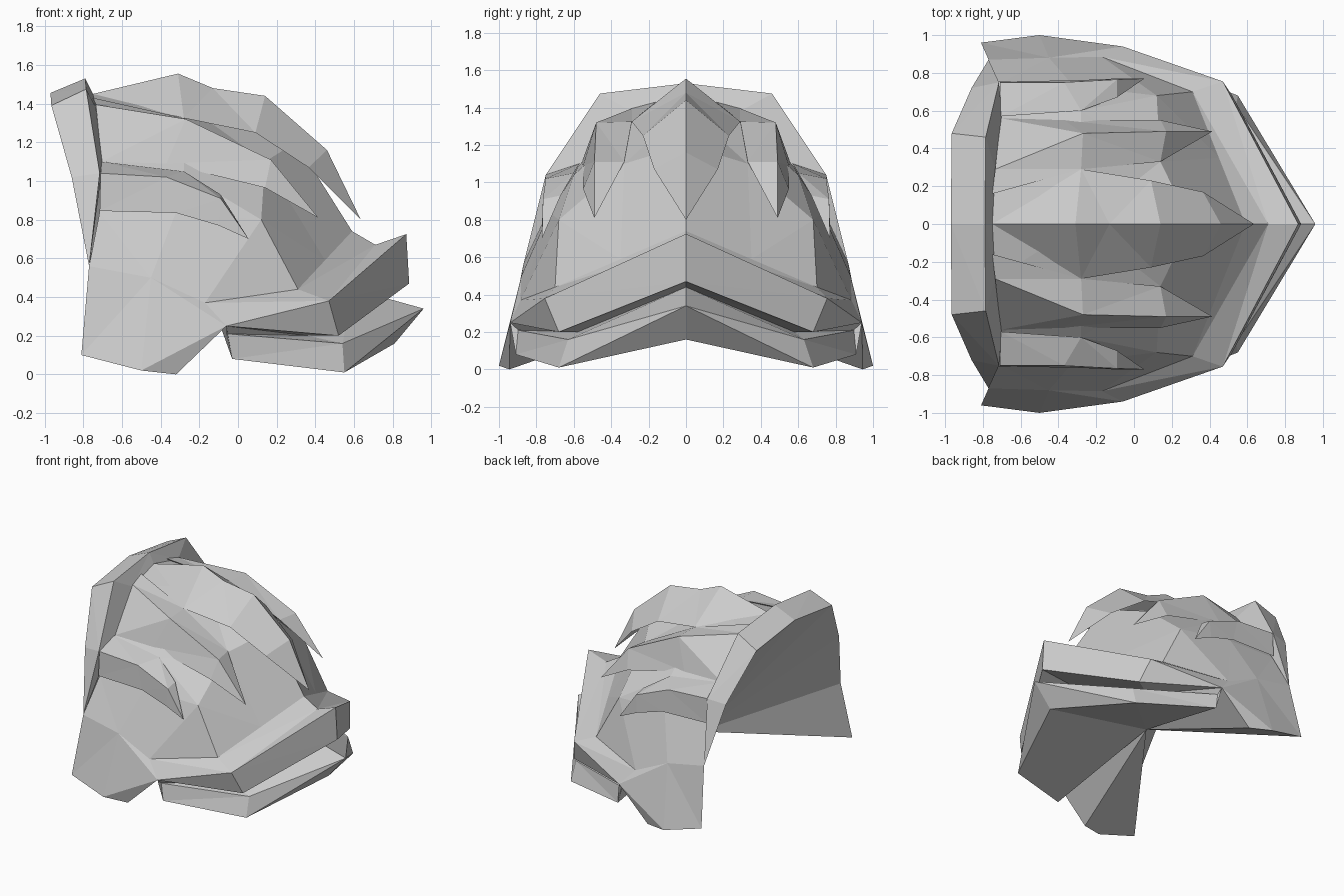
import bpy
import bmesh

# Remove the default cube only
default_cube = bpy.data.objects.get("Cube")
if default_cube:
    bpy.data.objects.remove(default_cube, do_unlink=True)

# One plain material for the whole model
grey = bpy.data.materials.new("light_grey")
grey.use_nodes = True
GREY_VALUE = (0.6, 0.6, 0.6, 1)
grey.diffuse_color = GREY_VALUE
grey.node_tree.nodes["Principled BSDF"].inputs["Base Color"].default_value = GREY_VALUE


def loft(name, *rails, closed=False, split='SHORT_EDGE'):
    """Skin neighbouring rails with flat faces and mirror the half across y."""
    rails = list(rails)
    if closed:
        rails.append(rails[0])
    mesh = bpy.data.meshes.new(name)
    bm = bmesh.new()
    cache = {}

    def vertex(point):
        if point not in cache:
            cache[point] = bm.verts.new(point)
        return cache[point]

    for rail_a, rail_b in zip(rails, rails[1:]):
        for i in range(len(rail_a) - 1):
            corners = (rail_a[i], rail_a[i + 1], rail_b[i + 1], rail_b[i])
            # Repeated points collapse a quad into a triangle
            unique = list(dict.fromkeys(corners))
            if len(unique) < 3:
                continue
            verts = [vertex(point) for point in unique]
            if bm.faces.get(verts) is None:
                bm.faces.new(verts)
    bmesh.ops.triangulate(bm, faces=[f for f in bm.faces if len(f.verts) > 3],
                          quad_method=split)
    bmesh.ops.recalc_face_normals(bm, faces=bm.faces)
    bm.to_mesh(mesh)
    bm.free()
    mesh.materials.append(grey)

    part = bpy.data.objects.new(name, mesh)
    bpy.context.collection.objects.link(part)
    mirror = part.modifiers.new("mirror_sides", 'MIRROR')
    mirror.use_axis = (False, True, False)
    mirror.merge_threshold = 0.001
    return part


# Points shared between neighbouring parts
apex = (-.75, 0, 1.45)
rim_shoulder = (-.735, .29, 1.38)
rim_side = (-.7, .58, 1.08)
rim_end = (-.77, .87, .56)
back_corner = (-.81, .96, .1)
low_side = (-.5, 1, .02)
low_tip = (-.32, .945, 0)
cheek = (-.06, .94, .25)
temple = (-.17, .885, .37)
brow_side = (.31, .7, .44)
brow_centre = (.71, 0, .67)
jaw_centre = (.81, 0, .16)
jaw_side = (.55, .68, .01)
jaw_end = (-.03, .91, .08)
ridge = (.12, .68, .8)
floor_centre = (-.12, 0, .33)

# Main shell, lofted through cross-sections from back to front
loft("main_shell",
     [apex, rim_shoulder, rim_side, (-.715, .74, .84), rim_end, back_corner],
     [(-.28, 0, 1.4), (-.28, .29, 1.32), (-.28, .6, 1.04), (-.32, .73, .84),
      (-.45, .88, .5), low_side],
     [(.3, 0, 1.2), (.14, .33, 1.1), ridge, ridge, temple, cheek],
     [(.59, 0, .74), (.45, .35, .59), brow_side, brow_side, temple, temple])

# Pointed lower edge of each side
loft("side_flap", [low_side, cheek], [low_tip, low_tip])

# Raised rim around the back opening
rim_back = [(-.97, 0, 1.455), (-.965, .48, 1.39), (-.86, .72, 1.02), rim_end]
loft("back_rim",
     rim_back,
     [(-.79, 0, 1.53), (-.785, .46, 1.475), (-.715, .75, 1.04), rim_end],
     [apex, rim_shoulder, rim_side, rim_end])

# Inner lining, a fan that closes the opening
outline = rim_back + [back_corner, low_side, low_tip, cheek, jaw_end, jaw_side, jaw_centre]
loft("inner_lining", outline, [floor_centre] * len(outline))

# Central crest with an overhanging tip
crest_tip = (.635, 0, .8)
loft("centre_crest",
     [apex, (-.31, 0, 1.555), (-.13, 0, 1.48), (.14, 0, 1.44), (.46, 0, 1.16), crest_tip],
     [apex, (-.28, .29, 1.325), (-.28, .29, 1.325), (.09, .23, 1.25),
      (.365, .17, 1.07), crest_tip])

# Upper spike on each side
spike_tip = (.415, .49, .81)
loft("upper_spike",
     [(-.75, .16, 1.43), (-.28, .29, 1.325), (.14, .33, 1.11), spike_tip],
     [(-.735, .29, 1.395), (-.27, .48, 1.32), (.17, .49, 1.11), spike_tip],
     [(-.705, .56, 1.1), (-.37, .55, 1.09), (.14, .55, .965), spike_tip],
     closed=True)

# Lower spike on each side
fin_tip = (.055, .77, .7)
loft("lower_spike",
     [(-.705, .57, 1.1), (-.28, .6, 1.05), (-.09, .67, .93), fin_tip],
     [(-.71, .75, 1.04), (-.37, .75, 1.02), (-.09, .765, .91), fin_tip],
     [(-.715, .755, .845), (-.32, .76, .835), (-.1, .77, .77), fin_tip],
     closed=True)

# Upper visor band, with the shelf that meets the shell
groove = [(.6, 0, .44), (.36, .58, .2), cheek]
loft("upper_visor",
     [(.59, 0, .74), brow_side, temple],
     [brow_centre, brow_side, temple],
     [(.87, 0, .725), (.47, .755, .38), temple],
     [(.885, 0, .47), (.52, .68, .2), cheek],
     groove)

# Lower visor band
loft("lower_visor",
     groove,
     [(.96, 0, .34), (.54, .63, .16), (-.06, .9, .21)],
     [jaw_centre, jaw_side, jaw_end],
     split='FIXED')
